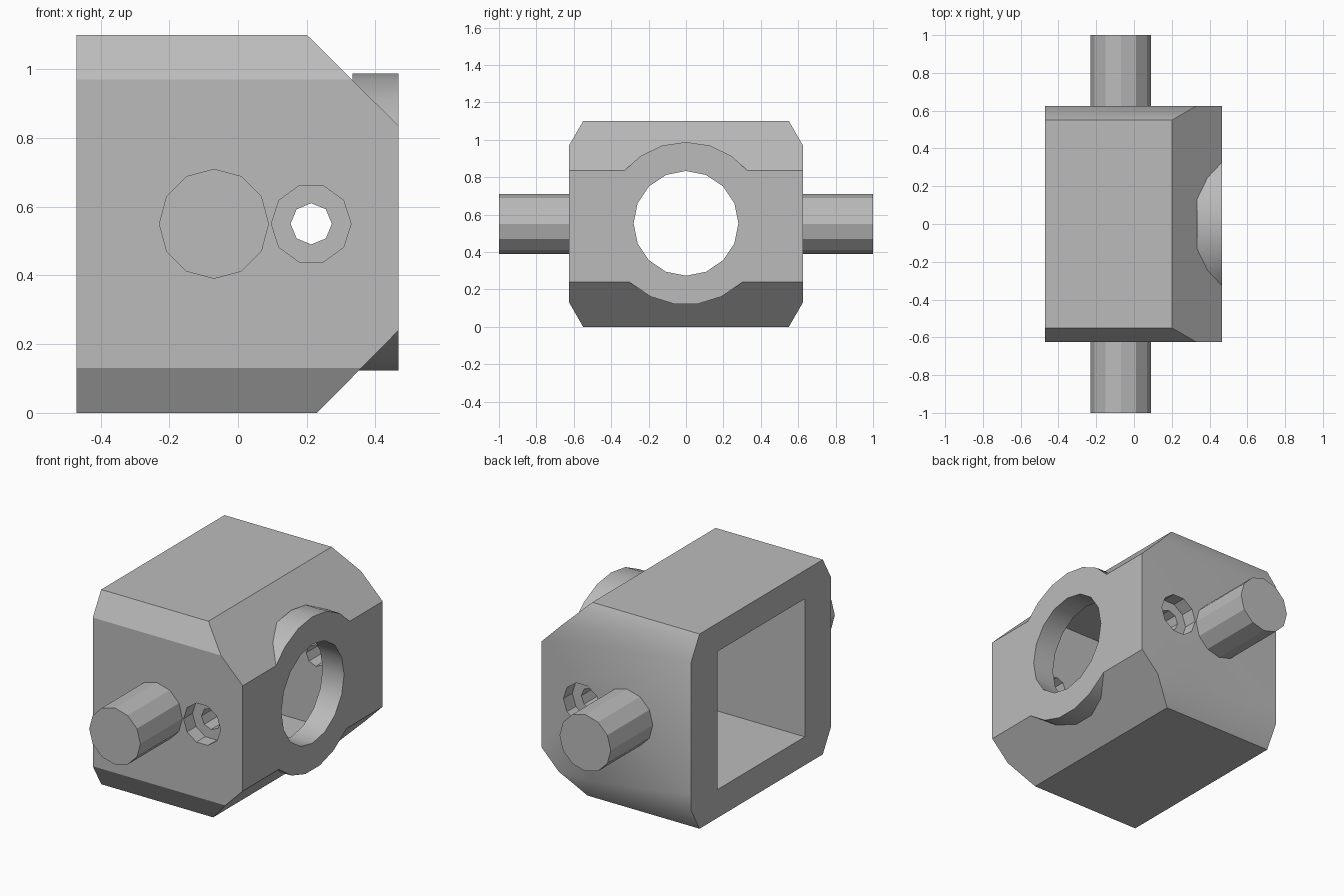
import bpy
import bmesh
from math import radians, sin, cos, pi
from mathutils import Vector

if "Cube" in bpy.data.objects:
    bpy.data.objects.remove(bpy.data.objects["Cube"], do_unlink=True)

grey = bpy.data.materials.new("plain grey")
grey.use_nodes = True
grey.diffuse_color = (0.5, 0.5, 0.5, 1)
grey.node_tree.nodes["Principled BSDF"].inputs["Base Color"].default_value = (0.5, 0.5, 0.5, 1)

MID = 0.553  # height of the shared axis


def prism(name, base, shift):
    """Closed solid made by sweeping a polygon along a vector."""
    bm = bmesh.new()
    face = bm.faces.new([bm.verts.new(p) for p in base])
    swept = bmesh.ops.extrude_face_region(bm, geom=[face])
    moved = [g for g in swept["geom"] if isinstance(g, bmesh.types.BMVert)]
    bmesh.ops.translate(bm, verts=moved, vec=Vector(shift))
    bmesh.ops.recalc_face_normals(bm, faces=bm.faces)
    mesh = bpy.data.meshes.new(name)
    bm.to_mesh(mesh)
    bm.free()
    mesh.materials.append(grey)
    obj = bpy.data.objects.new(name, mesh)
    bpy.context.collection.objects.link(obj)
    return obj


def ring(sides, radius, turn=0):
    return [(radius * sin(2 * pi * (i + turn) / sides),
             radius * cos(2 * pi * (i + turn) / sides)) for i in range(sides)]


def rod_x(name, sides, radius, start, end):
    return prism(name, [(start, a, MID + b) for a, b in ring(sides, radius)], (end - start, 0, 0))


def rod_y(name, sides, radius, x, start, end, turn=0):
    return prism(name, [(x + a, start, 0.55 + b) for a, b in ring(sides, radius, turn)],
                 (0, end - start, 0))


def combine(target, other, operation):
    mod = target.modifiers.new(operation, 'BOOLEAN')
    mod.operation = operation
    mod.solver = 'EXACT'
    mod.object = other
    bpy.context.view_layer.objects.active = target
    bpy.ops.object.modifier_apply(modifier=mod.name)
    bpy.data.objects.remove(other, do_unlink=True)


def smooth(obj, angle):
    bpy.ops.object.select_all(action='DESELECT')
    obj.select_set(True)
    bpy.context.view_layer.objects.active = obj
    bpy.ops.object.shade_smooth_by_angle(angle=radians(angle))


# Housing: side outline crossed with the end outline gives all the chamfers
outline = [(-0.47, 0), (0.23, 0), (0.467, 0.24), (0.467, 0.835), (0.2, 1.1), (-0.47, 1.1)]
housing = prism("housing", [(x, -0.625, z) for x, z in outline], (0, 1.25, 0))
half = [(0.55, 0), (0.625, 0.13), (0.625, 0.97), (0.55, 1.1)]
end = half + [(-y, z) for y, z in reversed(half)]
combine(housing, prism("end_outline", [(-0.6, y, z) for y, z in end], (1.2, 0, 0)), 'INTERSECT')

# Round boss around the bore
combine(housing, rod_x("boss", 21, 0.435, 0.333, 0.467), 'UNION')

# Rectangular cavity open at one end, then the round bore through the other
corners = [(-0.39, 0.16), (0.39, 0.16), (0.39, 0.94), (-0.39, 0.94)]
combine(housing, prism("cavity", [(-0.7, y, z) for y, z in corners], (1.033, 0, 0)), 'DIFFERENCE')
combine(housing, rod_x("bore", 16, 0.28, 0.2, 0.7), 'DIFFERENCE')

# Stepped cross hole
combine(housing, rod_y("cross_hole", 8, 0.06, 0.213, -0.8, 0.8), 'DIFFERENCE')
for side in (-1, 1):
    combine(housing, rod_y("counterbore", 10, 0.116, 0.213, side * 0.545, side * 0.8, 0.5),
            'DIFFERENCE')

# Chamfers blend softly at the back and stay crisp at the front
smooth(housing, 32)
for edge in housing.data.edges:
    a, b = (housing.data.vertices[i].co for i in edge.vertices)
    if max(a.y, b.y) < -0.5:
        edge.use_edge_sharp = True

# Trunnion pins
for name, side in (("front_pin", -1), ("back_pin", 1)):
    smooth(rod_y(name, 12, 0.16, -0.07, side * 0.62, side), 25)
